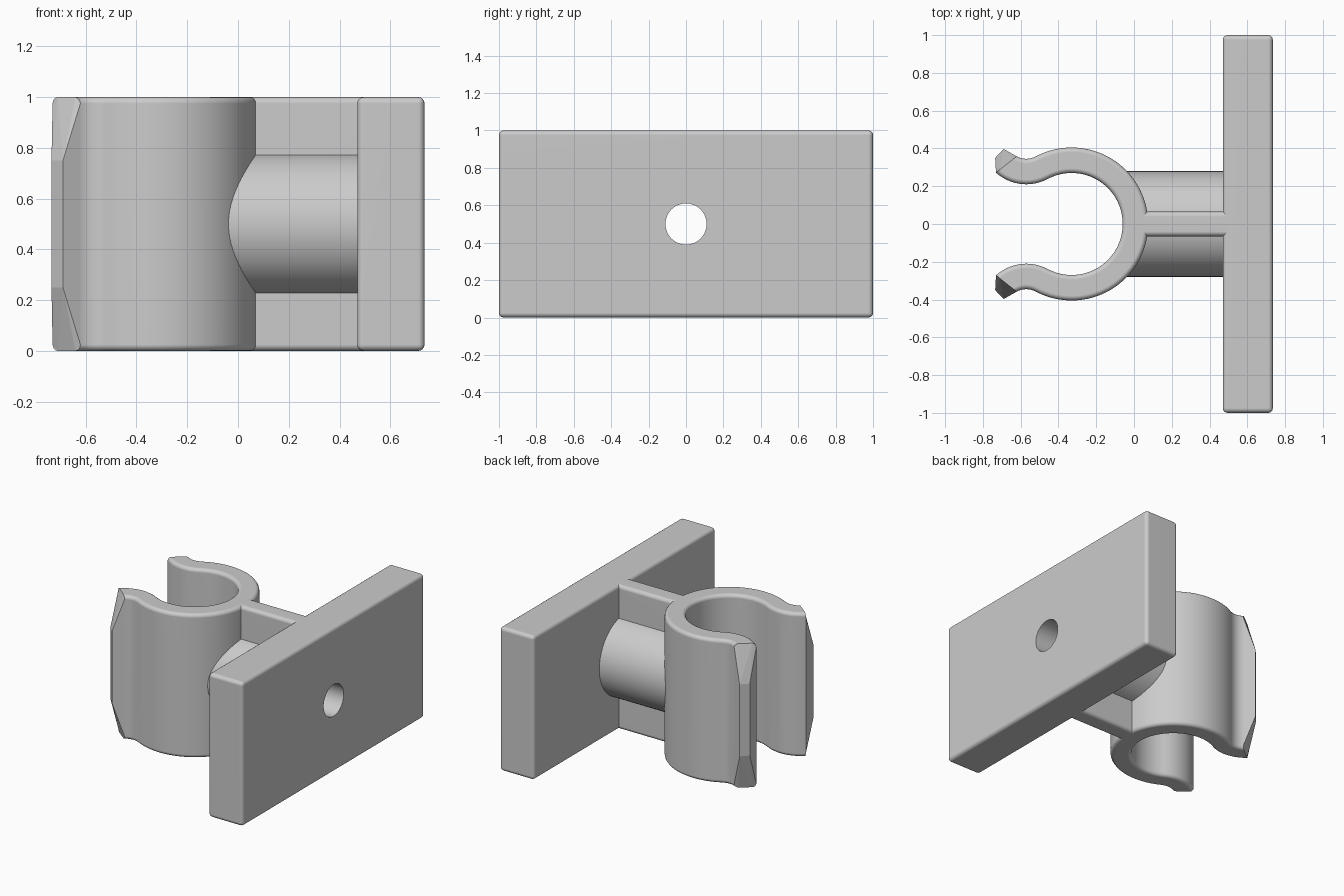
import bpy, bmesh, math
from mathutils import Vector, Matrix

if "Cube" in bpy.data.objects:
    bpy.data.objects.remove(bpy.data.objects["Cube"], do_unlink=True)

ROUND = 0.025

grey = bpy.data.materials.new("light grey plastic")
grey.use_nodes = True
COLOUR = (0.6, 0.6, 0.6, 1)
grey.diffuse_color = COLOUR
grey.node_tree.nodes["Principled BSDF"].inputs["Base Color"].default_value = COLOUR


def make(name, bm):
    bmesh.ops.recalc_face_normals(bm, faces=bm.faces)
    mesh = bpy.data.meshes.new(name)
    bm.to_mesh(mesh)
    bm.free()
    mesh.materials.append(grey)
    ob = bpy.data.objects.new(name, mesh)
    bpy.context.collection.objects.link(ob)
    return ob


def soften(bm, edges):
    bmesh.ops.bevel(bm, geom=edges, offset=ROUND, segments=4, profile=0.5,
                    affect='EDGES', clamp_overlap=False)


def box(name, x0, x1, half_y):
    bm = bmesh.new()
    bmesh.ops.create_cube(bm, size=1)
    for v in bm.verts:
        v.co = ((x0 + x1) / 2 + v.co.x * (x1 - x0), v.co.y * 2 * half_y, v.co.z + 0.5)
    soften(bm, bm.edges[:])
    return make(name, bm)


def rod(name, x0, x1, radius):
    bm = bmesh.new()
    place = Matrix.Translation(((x0 + x1) / 2, 0, 0.5)) @ Matrix.Rotation(math.pi / 2, 4, 'Y')
    bmesh.ops.create_cone(bm, cap_ends=True, segments=64, radius1=radius,
                          radius2=radius, depth=x1 - x0, matrix=place)
    return make(name, bm)


def arc(centre, radius, start, end, steps):
    angles = [math.radians(start + (end - start) * i / steps) for i in range(steps + 1)]
    return [Vector((centre[0] + radius * math.cos(a), centre[1] + radius * math.sin(a)))
            for a in angles]


# Clip outline: open ring whose arms curl outward, mirrored across y
RING, CURL = (-0.33, 0), (-0.57, 0.45)
JOIN = math.degrees(math.atan2(CURL[1], CURL[0] - RING[0]))
outer = arc(RING, 0.405, 0, JOIN, 32) + arc(CURL, 0.105, JOIN - 180, -119, 8)[1:]
inner = arc(CURL, 0.24, -132, JOIN - 180, 10) + arc(RING, 0.27, JOIN, 0, 32)[1:]
half = outer + inner
mirrored = [Vector((p.x, -p.y)) for p in reversed(half)]
outline = half + mirrored[1:-1]
# The mirrored half is joined so that the outside and the inside form one loop
outside = [Vector((p.x, -p.y)) for p in reversed(outer)] + outer[1:]
inside = inner + [Vector((p.x, -p.y)) for p in reversed(inner)][1:]
outline = outside + inside

bm = bmesh.new()
base = bm.faces.new([bm.verts.new((p.x, p.y, 0)) for p in outline])
new = bmesh.ops.extrude_face_region(bm, geom=[base])["geom"]
bmesh.ops.translate(bm, vec=(0, 0, 1), verts=[g for g in new if isinstance(g, bmesh.types.BMVert)])
if not any(f.is_valid and len(f.verts) > 4 and f.calc_center_median().z < 0.1 for f in bm.faces):
    bm.faces.new([v for v in bm.verts if v.co.z < 0.5])
bmesh.ops.recalc_face_normals(bm, faces=bm.faces)
soften(bm, [e for e in bm.edges
            if abs(e.verts[0].co.z - e.verts[1].co.z) < 0.01 and e.calc_length() < 0.1])
clip = make("spring_clip", bm)

# Faceted lead-in tips, tapering toward the top and bottom
tips = []
for side, name in ((1, "left_clip_tip"), (-1, "right_clip_tip")):
    bm = bmesh.new()
    a, b = outer[-1], inner[0]
    along = (b - a).normalized() * ROUND
    for z, inset in ((0, ROUND), (1, -ROUND)):
        for p in (a + along, b - along):
            bm.verts.new((p.x, side * p.y, z))
        for p in (a, b):
            bm.verts.new((p.x, side * p.y, z + inset))
    for z in (0.25, 0.75):
        for x, y in ((-0.735, 0.35), (-0.69, 0.397)):
            bm.verts.new((x, side * y, z))
    bmesh.ops.convex_hull(bm, input=bm.verts[:])
    bmesh.ops.dissolve_limit(bm, angle_limit=0.02, verts=bm.verts[:], edges=bm.edges[:])
    tips.append(make(name, bm))

# Mounting plate, stiffening rib and tubular boss
plate = box("mounting_plate", 0.47, 0.735, 1.0)
rib = box("stiffening_rib", -0.02, 0.53, 0.065)
boss = rod("screw_boss", -0.045, 0.5, 0.28)

# Screw hole through every part on the axis
cutter = rod("screw_hole_cutter", -0.2, 0.9, 0.11)
cutter.hide_render = True
cutter.hide_set(True)
for ob in (clip, plate, rib, boss):
    bpy.context.view_layer.objects.active = ob
    cut = ob.modifiers.new("screw hole", 'BOOLEAN')
    cut.operation, cut.solver, cut.object = 'DIFFERENCE', 'EXACT', cutter
    bpy.ops.object.modifier_apply(modifier=cut.name)
bpy.data.objects.remove(cutter, do_unlink=True)

# Smooth curves, crisp edges
for ob in [clip, plate, rib, boss]:
    bpy.ops.object.select_all(action='DESELECT')
    ob.select_set(True)
    bpy.context.view_layer.objects.active = ob
    bpy.ops.object.shade_smooth_by_angle(angle=math.radians(30))
    ob.modifiers.new("even shading", 'WEIGHTED_NORMAL').keep_sharp = True
